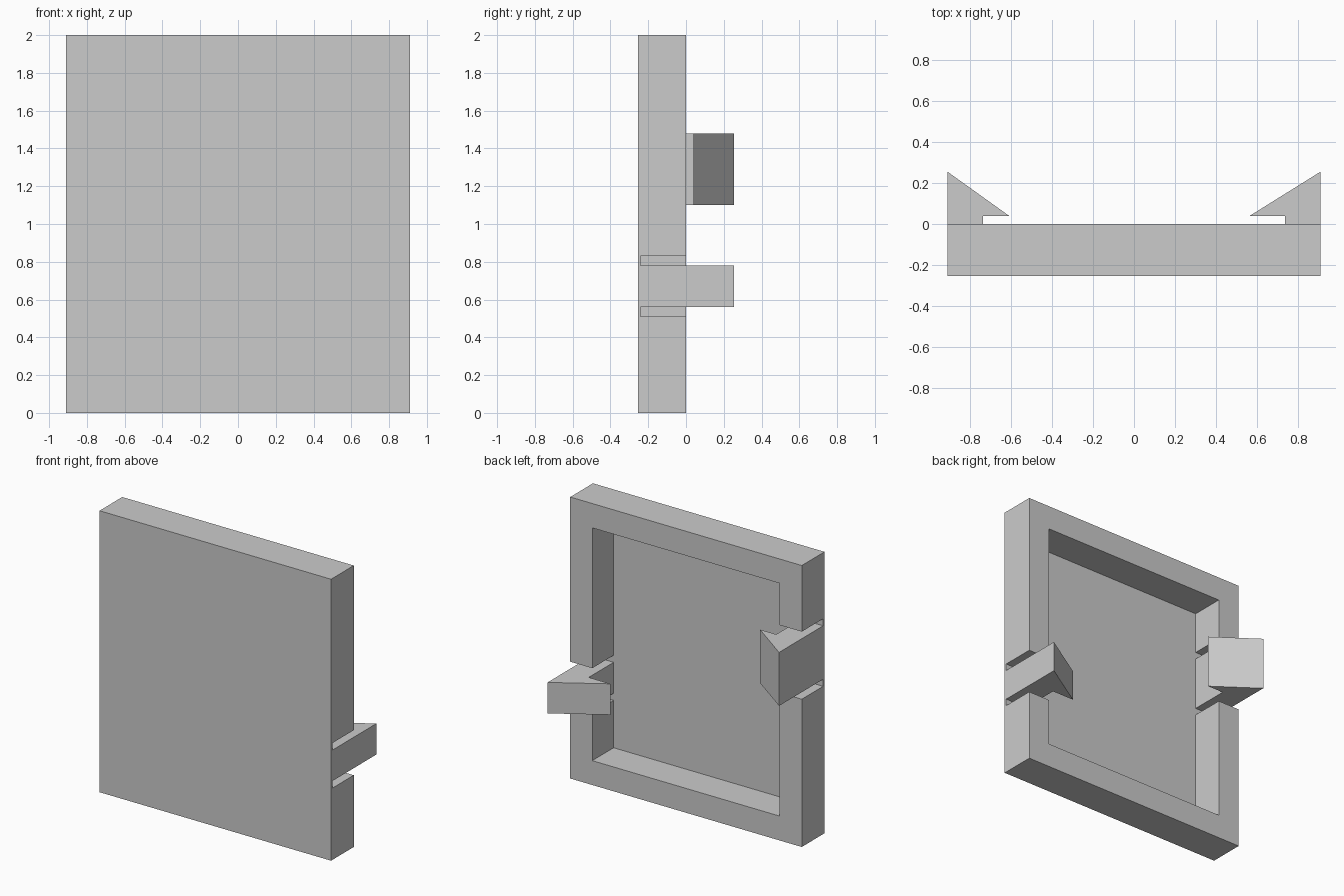
import bpy, bmesh
from mathutils import Vector

if "Cube" in bpy.data.objects:
    bpy.data.objects.remove(bpy.data.objects["Cube"])

W, H = 0.91, 2.0              # half width, height
FRONT, FLOOR, BACK = -0.255, -0.24, 0.0
RIM, GAP = 0.173, 0.05        # rim width, slot beside each clip
HOOK_BASE, HOOK_TOP = 0.04, 0.255

grey = bpy.data.materials.new("light grey")
grey.diffuse_color = (0.6, 0.6, 0.6, 1)
grey.use_nodes = True
grey.node_tree.nodes["Principled BSDF"].inputs["Base Color"].default_value = grey.diffuse_color


def prism(name, outline, z0, z1):
    """Extrude an (x, y) outline from z0 up to z1."""
    bm = bmesh.new()
    face = bm.faces.new([bm.verts.new((x, y, z0)) for x, y in outline])
    new = bmesh.ops.extrude_face_region(bm, geom=[face])["geom"]
    verts = [v for v in new if isinstance(v, bmesh.types.BMVert)]
    bmesh.ops.translate(bm, verts=verts, vec=Vector((0, 0, z1 - z0)))
    bmesh.ops.recalc_face_normals(bm, faces=bm.faces)
    mesh = bpy.data.meshes.new(name)
    bm.to_mesh(mesh)
    bm.free()
    mesh.materials.append(grey)
    obj = bpy.data.objects.new(name, mesh)
    bpy.context.collection.objects.link(obj)
    return obj


def box(name, x0, x1, y0, y1, z0, z1):
    return prism(name, [(x0, y0), (x1, y0), (x1, y1), (x0, y1)], z0, z1)


def cut(target, cutter):
    """Subtract the cutter from the target and remove it."""
    mod = target.modifiers.new("cut", 'BOOLEAN')
    mod.operation, mod.solver, mod.object = 'DIFFERENCE', 'EXACT', cutter
    bpy.context.view_layer.objects.active = target
    bpy.ops.object.modifier_apply(modifier=mod.name)
    bpy.data.objects.remove(cutter)


# Shallow tray: thin front panel with a raised rim
tray = box("tray", -W, W, FRONT, BACK, 0, H)
cut(tray, box("recess_cutter", -W + RIM, W - RIM, FLOOR, 0.2, RIM, H - RIM))

# Hooked clips: side, hook tip x, bottom z, top z
for name, side, tip, z0, z1 in (("right_clip", 1, 0.565, 0.56, 0.78),
                                ("left_clip", -1, 0.61, 1.10, 1.48)):
    # Notch through the rim, leaving a slot above and below the clip
    xs = sorted((side * (W - RIM - 0.1), side * (W + 0.1)))
    cut(tray, box("notch_cutter", *xs, FLOOR, 0.2, z0 - GAP, z1 + GAP))
    # Stem rising from the panel with a wedge hook facing inwards
    profile = [(W, FLOOR), (W, HOOK_TOP), (tip, HOOK_BASE),
               (W - RIM, HOOK_BASE), (W - RIM, FLOOR)]
    prism(name, [(side * x, y) for x, y in profile], z0, z1)
